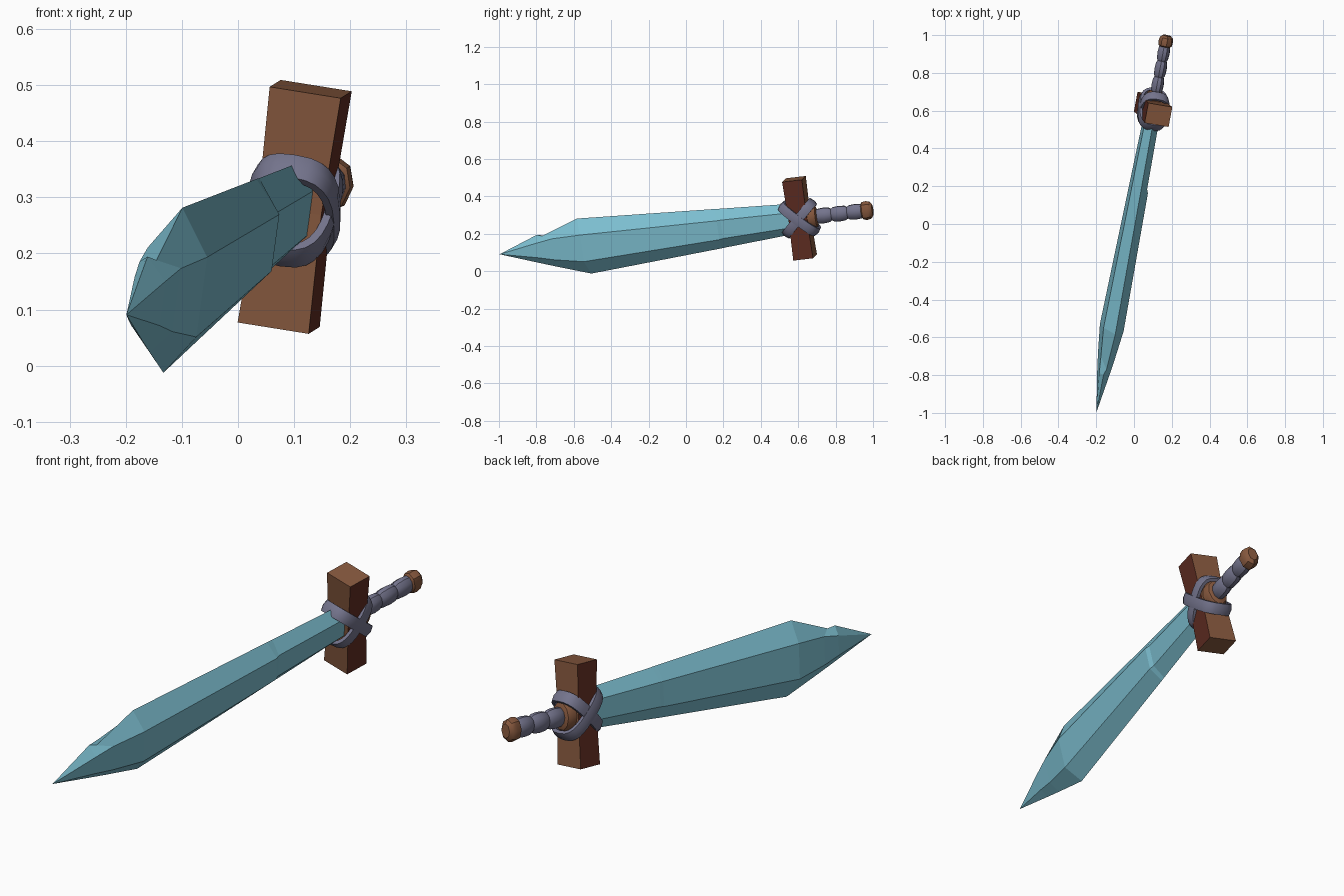
import bpy, bmesh, math
from mathutils import Vector, Matrix

if "Cube" in bpy.data.objects:
    bpy.data.objects.remove(bpy.data.objects["Cube"])

# Sword frame: local x = blade thickness, y = towards pommel, z = along the guard
Y = Vector((0.182, 0.976, 0.114)).normalized()
W = Vector((0.137, -0.120, 0.983))
X = Y.cross(W).normalized()
Z = X.cross(Y)
FRAME = Matrix.Translation((0.101, 0.607, 0.283)) @ Matrix((X, Y, Z)).transposed().to_4x4()


def material(name, col):
    m = bpy.data.materials.new(name)
    m.diffuse_color = (*col, 1)
    m.use_nodes = True
    m.node_tree.nodes["Principled BSDF"].inputs["Base Color"].default_value = m.diffuse_color
    return m


TEAL = material("teal_blade", (0.20, 0.51, 0.62))
BROWN = material("brown_wood", (0.24, 0.098, 0.048))
RED = material("dark_red_wood", (0.115, 0.026, 0.016))
GREY = material("grey_leather", (0.175, 0.175, 0.265))


def loft(name, rings, mats, closed=False, smooth=None, rule=None):
    """Skin a list of equal-length point rings; caps the ends unless closed."""
    bm = bmesh.new()
    vs = [[bm.verts.new(p) for p in r] for r in rings]
    n, k = len(rings[0]), len(rings)
    for i in range(k if closed else k - 1):
        a, b = vs[i], vs[(i + 1) % k]
        for j in range(n):
            bm.faces.new((a[j], a[(j + 1) % n], b[(j + 1) % n], b[j]))
    if not closed:
        bm.faces.new(vs[0])
        bm.faces.new(vs[-1])
    bmesh.ops.remove_doubles(bm, verts=bm.verts, dist=1e-5)
    bmesh.ops.recalc_face_normals(bm, faces=bm.faces)
    bm.normal_update()
    if rule:
        for f in bm.faces:
            f.material_index = rule(f)
    me = bpy.data.meshes.new(name)
    bm.to_mesh(me)
    bm.free()
    for m in mats:
        me.materials.append(m)
    ob = bpy.data.objects.new(name, me)
    bpy.context.collection.objects.link(ob)
    ob.matrix_world = FRAME
    if smooth:
        bpy.ops.object.select_all(action='DESELECT')
        ob.select_set(True)
        bpy.context.view_layer.objects.active = ob
        bpy.ops.object.shade_smooth_by_angle(angle=math.radians(smooth))
    return ob


# Blade: six-sided section with sharp top and bottom edges
def section(y_top, y_mid, y_bot, top, bot, ridge_up, ridge_low, right, left, x_top=0):
    return [(x_top, y_top, top), (right, y_mid, ridge_up), (right, y_mid, ridge_low),
            (0, y_bot, bot), (-left, y_mid, ridge_low), (-left, y_mid, ridge_up)]


loft("blade", [
    section(-0.03, -0.03, -0.03, 0.083, -0.080, 0.040, -0.040, 0.037, 0.036),
    section(-0.42, -0.42, -0.42, 0.101, -0.110, 0.045, -0.055, 0.040, 0.043),
    section(-0.45, -0.44, -0.44, 0.103, -0.112, 0.045, -0.058, 0.048, 0.043),
    section(-1.20, -1.185, -1.163, 0.138, -0.166, 0.055, -0.09, 0.054, 0.055),
    section(-1.40, -1.341, -1.341, 0.066, -0.108, 0.050, -0.065, 0.036, 0.040),
    section(-1.43, -1.43, -1.43, 0.074, -0.078, 0.035, -0.045, 0.026, 0.030, -0.012),
    [(0, -1.643, -0.005)] * 6,
], [TEAL])


# Guard: square bar with slightly flared ends, red on the two broad sides
def rect(hx, hy, z):
    return [(-hx, -hy, z), (hx, -hy, z), (hx, hy, z), (-hx, hy, z)]


loft("guard", [rect(0.065, 0.054, -0.214), rect(0.058, 0.050, 0), rect(0.065, 0.054, 0.214)],
     [BROWN, RED], rule=lambda f: 1 if abs(f.normal.x) > 0.7 else 0)


# Crossed straps: two tilted flat bands around the guard
def strap(name, sign, grow):
    d = Vector((0, 0.72, sign * 0.69))
    nrm = Vector((0, -sign * 0.69, 0.72))
    rings = []
    for i in range(24):
        t = math.tau * i / 24
        c, s = math.cos(t), math.sin(t)
        px = math.copysign(abs(c) ** 0.72, c)
        pd = math.copysign(abs(s) ** 0.72, s)
        ring = []
        for off, h in ((-0.014, -0.025), (0, -0.025), (0.005, 0), (0, 0.025), (-0.014, 0.025)):
            r = off + grow
            ring.append(Vector((px * (0.074 + r), 0, 0)) + d * pd * (0.119 + r) + nrm * h)
        rings.append(ring)
    loft(name, rings, [GREY], closed=True, smooth=40)


strap("strap_rising", 1, 0)
strap("strap_falling", -1, 0.004)


# Hilt parts: oval turned profiles of (y, radius)
def turned(name, profile, mat, sides=10, flat=0.76):
    loft(name, [[(flat * r * math.cos(math.tau * j / sides), y, r * math.sin(math.tau * j / sides))
                 for j in range(sides)] for y, r in profile], [mat], smooth=35)


turned("collar", [(0.04, 0.066), (0.075, 0.068), (0.092, 0.058), (0.098, 0.04)], BROWN)
for i in range(3):
    y = 0.088 + i * 0.087
    turned(f"grip_wrap_{i + 1}", [(y, 0.032), (y + 0.012, 0.040), (y + 0.045, 0.043),
                                  (y + 0.074, 0.040), (y + 0.088, 0.032)], GREY)
turned("pommel", [(0.338, 0.036), (0.346, 0.048), (0.368, 0.051), (0.388, 0.046), (0.400, 0.030)],
       BROWN, sides=8)
